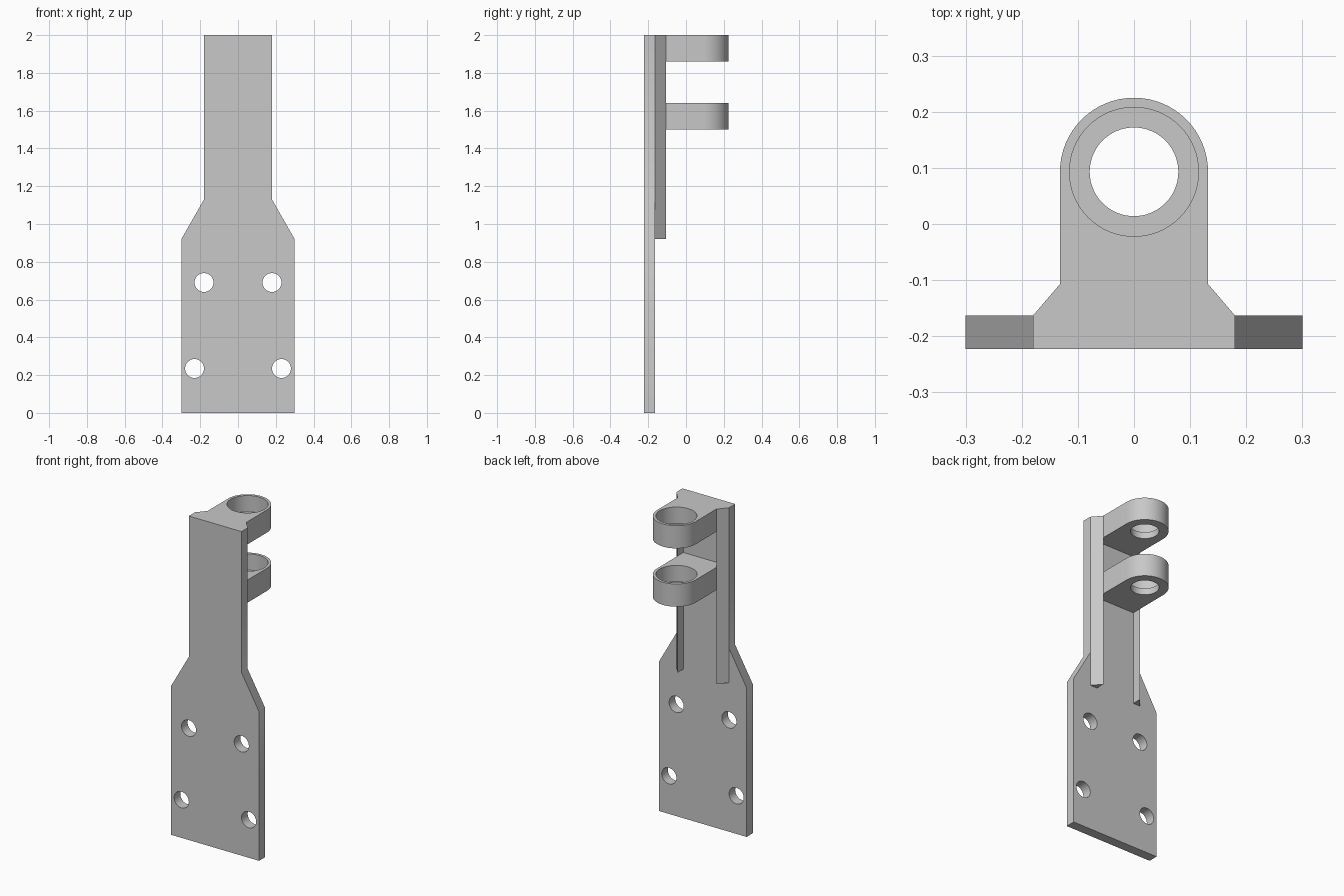
import bpy, bmesh, math
from mathutils import Vector

if "Cube" in bpy.data.objects:
    bpy.data.objects.remove(bpy.data.objects["Cube"], do_unlink=True)

grey = bpy.data.materials.new("plain grey")
grey.use_nodes = True
grey.diffuse_color = (0.58, 0.58, 0.58, 1)
grey.node_tree.nodes["Principled BSDF"].inputs["Base Color"].default_value = grey.diffuse_color

FRONT, BACK, TOP = -0.223, -0.163, 2.0
ARM_HALF, BORE_Y = 0.132, 0.093


def prism(name, outline, start, depth):
    """Extrude a closed outline of 3D points along one axis."""
    bm = bmesh.new()
    face = bm.faces.new([bm.verts.new(Vector(p) + Vector(start)) for p in outline])
    new = bmesh.ops.extrude_face_region(bm, geom=[face])["geom"]
    verts = [g for g in new if isinstance(g, bmesh.types.BMVert)]
    bmesh.ops.translate(bm, verts=verts, vec=depth)
    bmesh.ops.recalc_face_normals(bm, faces=bm.faces)
    mesh = bpy.data.meshes.new(name)
    bm.to_mesh(mesh)
    bm.free()
    mesh.materials.append(grey)
    obj = bpy.data.objects.new(name, mesh)
    bpy.context.collection.objects.link(obj)
    return obj


def circle(radius, plane, steps=64):
    pts = []
    for i in range(steps):
        a = math.tau * i / steps
        u, v = radius * math.cos(a), radius * math.sin(a)
        pts.append((u, v, 0) if plane == "xy" else (u, 0, v))
    return pts


def cut(obj, cutters):
    """Subtract the cutters, bake the result and remove them."""
    for cutter in cutters:
        cutter.hide_render = True
        mod = obj.modifiers.new("hole", "BOOLEAN")
        mod.operation = "DIFFERENCE"
        mod.solver = "EXACT"
        mod.object = cutter
    graph = bpy.context.evaluated_depsgraph_get()
    baked = bpy.data.meshes.new_from_object(obj.evaluated_get(graph))
    obj.modifiers.clear()
    obj.data = baked
    for cutter in cutters:
        bpy.data.objects.remove(cutter, do_unlink=True)


# Mounting plate with tapered shoulders and four screw holes
half = [(0.3, 0), (0.3, 0.92), (0.18, 1.13), (0.18, TOP)]
outline = [(x, 0, z) for x, z in half] + [(-x, 0, z) for x, z in reversed(half)]
plate = prism("mounting_plate", outline, (0, FRONT, 0), (0, BACK - FRONT, 0))
cut(plate, [prism("screw_cutter", circle(0.05, "xz"), (s * x, FRONT - 0.1, z), (0, 0.3, 0))
            for s in (-1, 1) for x, z in ((0.18, 0.69), (0.23, 0.235))])
parts = [plate]

# Triangular stiffening ribs
for side, s in (("left", 1), ("right", -1)):
    tri = [(s * 0.18, BACK, 0), (s * ARM_HALF, -0.107, 0), (s * ARM_HALF, BACK, 0)]
    parts.append(prism(side + "_rib", tri, (0, 0, 0.92), (0, 0, TOP - 0.92)))

# Rounded arms, each with a stepped bore open to the top
for name, z in (("upper_arm", 1.86), ("lower_arm", 1.5)):
    height = 0.14
    arc = [(ARM_HALF * math.cos(math.pi * i / 32),
            BORE_Y + ARM_HALF * math.sin(math.pi * i / 32), 0) for i in range(33)]
    shape = [(-ARM_HALF, BACK, 0), (ARM_HALF, BACK, 0)] + arc
    arm = prism(name, shape, (0, 0, z), (0, 0, height))
    cut(arm, [prism("bore_cutter", circle(0.079, "xy"), (0, BORE_Y, z - 0.1), (0, 0, 0.4)),
              prism("seat_cutter", circle(0.115, "xy"), (0, BORE_Y, z + 0.04), (0, 0, 0.2))])
    parts.append(arm)

# Smooth the round walls, keep the edges crisp
bpy.ops.object.select_all(action="DESELECT")
for obj in parts:
    obj.select_set(True)
bpy.context.view_layer.objects.active = plate
bpy.ops.object.shade_smooth_by_angle(angle=math.radians(30))
